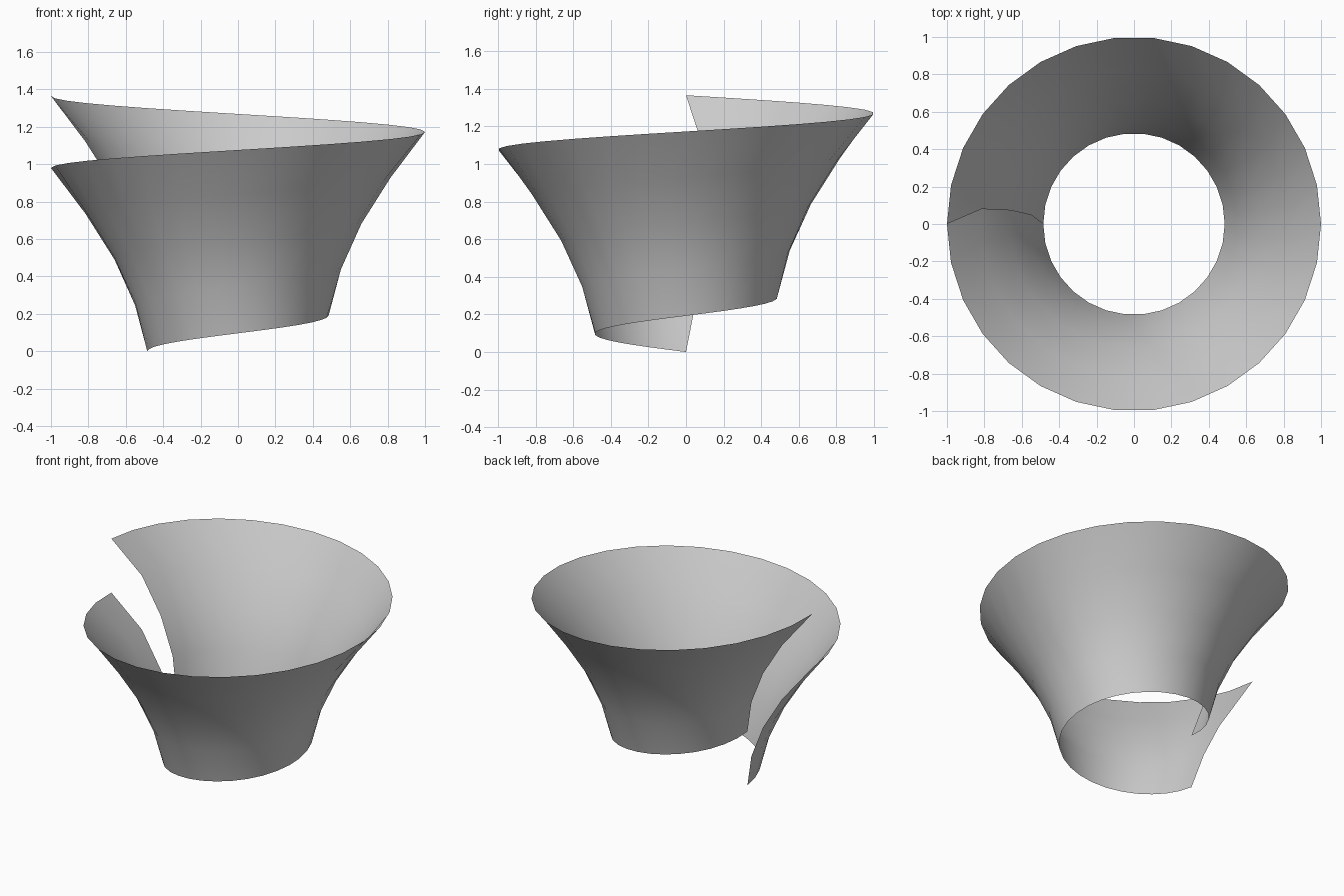
import bpy, bmesh
from mathutils import Matrix, Vector

if "Cube" in bpy.data.objects:
    bpy.data.objects.remove(bpy.data.objects["Cube"])

STEPS = 30      # segments in the full turn
RISE = 0.385    # height gained over the turn

# Bowed, flaring edge that is swept along the helix
profile = [(-0.485, 0.0, 0.0), (-0.55, 0.048, 0.245), (-0.66, 0.073, 0.49),
           (-0.815, 0.08, 0.735), (-1.0, 0.0, 0.98)]

# Helical flared sheet, one open turn starting at the left
bm = bmesh.new()
rows = []
for i in range(STEPS + 1):
    t = i / STEPS
    rot = Matrix.Rotation(t * 6.283185307, 3, 'Z')
    rows.append([bm.verts.new(rot @ Vector(p) + Vector((0, 0, RISE * t))) for p in profile])
for a, b in zip(rows, rows[1:]):
    for j in range(len(profile) - 1):
        bm.faces.new((a[j], b[j], b[j + 1], a[j + 1])).smooth = True

mesh = bpy.data.meshes.new("spiral_funnel")
bm.to_mesh(mesh)
bm.free()
bpy.context.collection.objects.link(bpy.data.objects.new("spiral_funnel", mesh))
